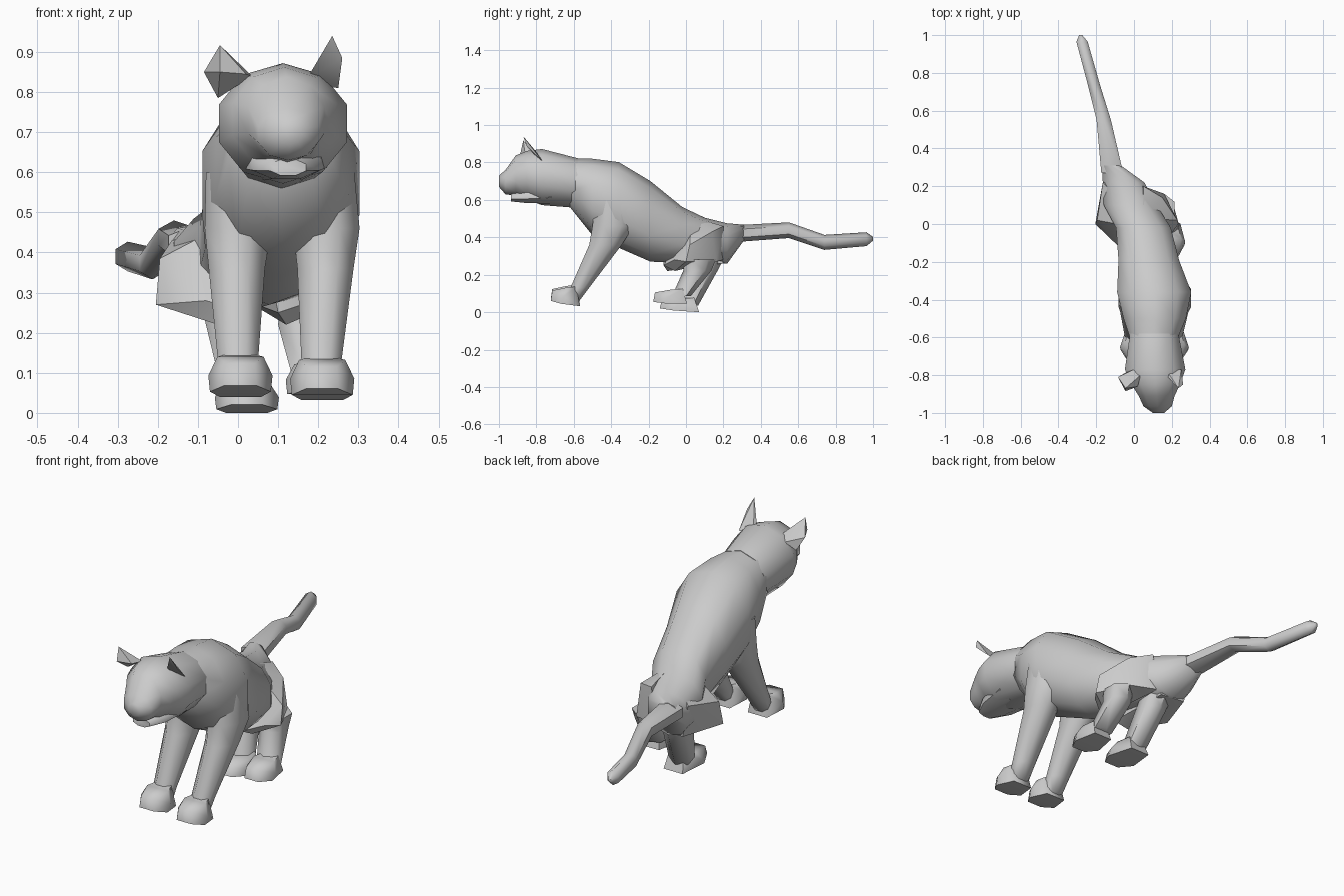
import bpy, bmesh
from math import cos, sin, pi


def finish(name, bm, angle):
    bmesh.ops.recalc_face_normals(bm, faces=bm.faces[:])
    me = bpy.data.meshes.new(name)
    bm.to_mesh(me)
    bm.free()
    ob = bpy.data.objects.new(name, me)
    bpy.context.collection.objects.link(ob)
    bpy.ops.object.select_all(action='DESELECT')
    ob.select_set(True)
    bpy.context.view_layer.objects.active = ob
    bpy.ops.object.shade_smooth_by_angle(angle=angle * pi / 180)
    return ob


def loft(name, rings, axis, sides=8, power=1.0, angle=62):
    """rings: (x, y, z, half width, half depth); they lie across the given axis."""
    bm = bmesh.new()
    turns = [2 * pi * (i + 0.5) / sides for i in range(sides)]
    ku = max(cos(t) for t in turns)
    kv = max(sin(t) for t in turns)
    loops = []
    for x, y, z, a, b in rings:
        loop = []
        for t in turns:
            c, s = cos(t), sin(t)
            u = a * abs(c / ku) ** power * (1 if c > 0 else -1)
            v = b * abs(s / kv) ** power * (1 if s > 0 else -1)
            p = (x + u, y, z + v) if axis == 'Y' else (x + u, y + v, z)
            loop.append(bm.verts.new(p))
        loops.append(loop)
    for p, q in zip(loops, loops[1:]):
        for i in range(sides):
            j = (i + 1) % sides
            bm.faces.new((p[i], p[j], q[j], q[i]))
    bm.faces.new(loops[0])
    bm.faces.new(loops[-1])
    return finish(name, bm, angle)


def hull(name, points, angle=30):
    bm = bmesh.new()
    for p in points:
        bm.verts.new(p)
    bmesh.ops.convex_hull(bm, input=bm.verts[:])
    return finish(name, bm, angle)


# Torso, bending toward the left at the hips
torso = [(0.105, -0.62, 0.69, 0.12, 0.13), (0.11, -0.50, 0.615, 0.165, 0.205),
         (0.107, -0.36, 0.573, 0.196, 0.229), (0.078, -0.19, 0.485, 0.16, 0.215),
         (0.05, -0.02, 0.412, 0.145, 0.15), (-0.02, 0.10, 0.385, 0.14, 0.12),
         (-0.055, 0.22, 0.367, 0.11, 0.108), (-0.12, 0.31, 0.425, 0.05, 0.042)]
loft("torso", torso, 'Y', 10, 0.9)

# Head and neck
head = [(0.107, -0.58, 0.69, 0.128, 0.133), (0.112, -0.77, 0.722, 0.16, 0.15),
        (0.115, -0.85, 0.732, 0.128, 0.13), (0.12, -0.91, 0.73, 0.095, 0.108),
        (0.125, -0.965, 0.695, 0.075, 0.065), (0.13, -1.0, 0.70, 0.03, 0.03)]
loft("head", head, 'Y', 10)

# Lower jaw
jaw = [(0.112, -0.72, 0.635, 0.11, 0.055), (0.12, -0.86, 0.62, 0.085, 0.036),
       (0.125, -0.935, 0.612, 0.045, 0.02)]
loft("lower_jaw", jaw, 'Y', 8)

# Ears: broad folded leaf shapes
hull("left_ear", [(0.035, -0.80, 0.84), (-0.045, -0.87, 0.917), (-0.085, -0.81, 0.85),
                  (-0.045, -0.885, 0.85), (-0.05, -0.79, 0.785), (0.0, -0.77, 0.82),
                  (0.02, -0.86, 0.845)])
hull("right_ear", [(0.17, -0.80, 0.83), (0.235, -0.87, 0.94), (0.26, -0.85, 0.885),
                   (0.25, -0.77, 0.81), (0.17, -0.77, 0.82)])

# Tail
tail = [(-0.115, 0.27, 0.42, 0.058, 0.045), (-0.16, 0.55, 0.438, 0.038, 0.042),
        (-0.213, 0.74, 0.373, 0.032, 0.04), (-0.275, 0.965, 0.39, 0.03, 0.037),
        (-0.282, 1.0, 0.392, 0.008, 0.01)]
loft("tail", tail, 'Y', 6)


# Paws: rounded wedges with flat soles
def paw(name, x, y, z, hw, hl, h, tilt=0.0):
    hull(name, [(x + sx * hw * a, y + hl * b, z + h * c - tilt * b * (1 - c))
                for sx in (-1, 1)
                for a, b, c in ((0.5, -1, 0.1), (0.95, -0.3, 0), (0.65, 1, 0),
                                (1, -0.1, 0.45), (0.45, -0.9, 0.75),
                                (0.72, 0.1, 0.95), (0.5, 0.75, 1))], 65)


# Front legs, reaching forward
for side, xs, z in (("left", (0.005, 0.0, -0.003, 0.0, 0.003), 0.05),
                    ("right", (0.205, 0.22, 0.218, 0.208, 0.207), 0.042)):
    shape = [(0.60, -0.385, 0.085, 0.10), (0.46, -0.39, 0.083, 0.11),
             (0.36, -0.43, 0.07, 0.087), (0.13, -0.568, 0.05, 0.05),
             (0.06, -0.60, 0.045, 0.03)]
    loft(side + "_front_leg", [(x, y, zz, a, b) for x, (zz, y, a, b) in zip(xs, shape)], 'Z', 8)
    paw(side + "_front_paw", xs[4] + 0.003, -0.645, z, 0.08, 0.078, 0.095, 0.01)

# Left hind leg
hull("left_thigh", [(-0.205, 0.0, 0.27), (-0.195, 0.02, 0.385), (-0.165, 0.22, 0.43),
                    (-0.08, -0.12, 0.28), (-0.05, -0.10, 0.22), (0.02, -0.12, 0.25),
                    (-0.13, 0.21, 0.265), (0.0, 0.20, 0.26), (0.0, 0.05, 0.48),
                    (-0.09, 0.0, 0.44)], 35)
loft("left_hind_leg", [(-0.035, 0.12, 0.29, 0.06, 0.085), (-0.022, 0.09, 0.22, 0.058, 0.078),
                       (0.015, 0.01, 0.035, 0.05, 0.055)], 'Z', 6)
paw("left_hind_paw", 0.022, -0.035, 0.007, 0.08, 0.105, 0.07, 0.007)

# Right hind leg
hull("right_thigh", [(0.15, 0.14, 0.43), (0.23, 0.02, 0.36), (0.235, 0.0, 0.27),
                     (0.19, -0.06, 0.28), (0.10, -0.12, 0.25), (0.12, -0.06, 0.22),
                     (0.16, 0.16, 0.27), (0.02, 0.20, 0.28), (0.05, 0.20, 0.46),
                     (0.05, 0.03, 0.51)], 35)
loft("right_hind_leg", [(0.16, 0.075, 0.28, 0.055, 0.085), (0.155, 0.06, 0.22, 0.055, 0.075),
                        (0.187, -0.025, 0.085, 0.05, 0.05)], 'Z', 6)
paw("right_hind_paw", 0.195, -0.085, 0.047, 0.076, 0.09, 0.078)
